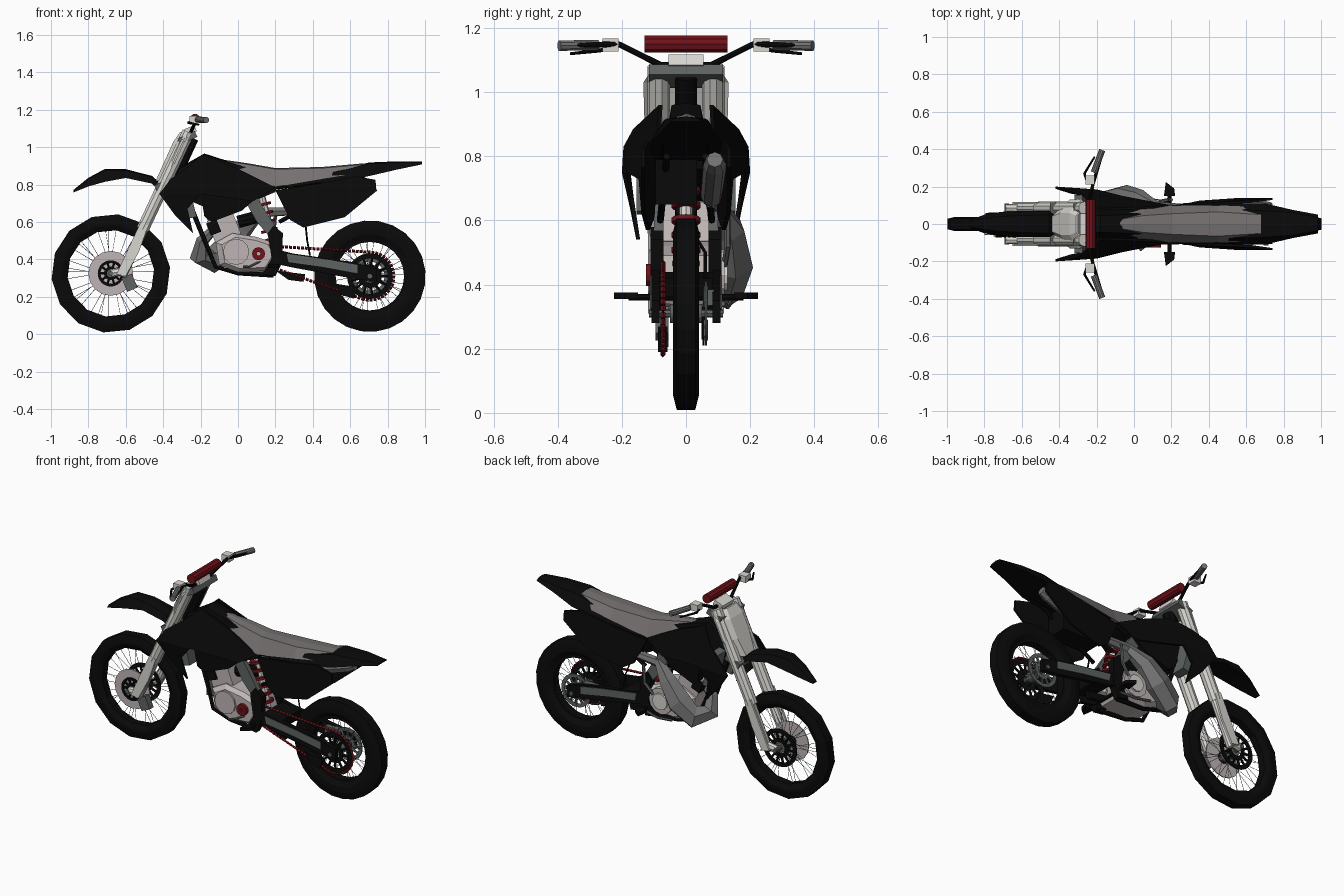
import bpy, bmesh
from math import sin, cos, pi, atan2, acos
from mathutils import Vector, Matrix

if "Cube" in bpy.data.objects:
    bpy.data.objects.remove(bpy.data.objects["Cube"])

def mat(name, r, g, b):
    m = bpy.data.materials.new(name)
    m.diffuse_color = (r, g, b, 1)
    m.use_nodes = True
    m.node_tree.nodes["Principled BSDF"].inputs["Base Color"].default_value = m.diffuse_color
    return m

BLACK = mat("black_plastic", .003, .003, .003)
DARK = mat("dark_metal", .11, .125, .12)
SILVER = mat("light_metal", .68, .67, .63)
ALLOY = mat("engine_alloy", .52, .46, .46)
SEAT = mat("seat_grey", .18, .165, .165)
PIPE = mat("pipe_grey", .17, .17, .17)
RED = mat("red", .16, .006, .01)

def finish(bm, name, m):
    bmesh.ops.remove_doubles(bm, verts=bm.verts, dist=1e-5)
    bmesh.ops.recalc_face_normals(bm, faces=bm.faces)
    me = bpy.data.meshes.new(name)
    bm.to_mesh(me)
    bm.free()
    ob = bpy.data.objects.new(name, me)
    me.materials.append(m)
    bpy.context.collection.objects.link(ob)
    return ob

def skin(bm, rings, closed=False):
    """Join rings of points with quads, capping open ends."""
    vs = [[bm.verts.new(p) for p in r] for r in rings]
    n, k = len(vs[0]), len(vs)
    for i in range(k if closed else k - 1):
        a, b = vs[i], vs[(i + 1) % k]
        for j in range(n):
            bm.faces.new((a[j], a[(j + 1) % n], b[(j + 1) % n], b[j]))
    if not closed:
        bm.faces.new(vs[0])
        bm.faces.new(vs[-1])

def lathe(name, c, prof, n, m, start=0):
    """Closed (radius, y) profile spun round a y axis through (x, z) = c."""
    bm = bmesh.new()
    ang = [start + 2 * pi * i / n for i in range(n)]
    skin(bm, [[(c[0] + r * cos(a), y, c[1] + r * sin(a)) for r, y in prof] for a in ang], True)
    return finish(bm, name, m)

def washer(name, c, r0, r1, y0, y1, n, m):
    return lathe(name, c, [(r0, y0), (r1, y0), (r1, y1), (r0, y1)], n, m)

def rods(name, segs, m, n=8):
    """Straight round bars: (start, end, radius)."""
    bm = bmesh.new()
    for a, b, r in segs:
        a, b = Vector(a), Vector(b)
        q = (b - a).to_track_quat('Z', 'Y')
        ring = [q @ Vector((r * cos(2 * pi * i / n), r * sin(2 * pi * i / n), 0)) for i in range(n)]
        skin(bm, [[a + p for p in ring], [b + p for p in ring]])
    return finish(bm, name, m)

def tube(name, pts, m, res=2):
    """Bent tube through (x, y, z, radius) points."""
    cu = bpy.data.curves.new(name, 'CURVE')
    cu.dimensions, cu.bevel_depth, cu.bevel_resolution, cu.use_fill_caps = '3D', 1, res, True
    s = cu.splines.new('POLY')
    s.use_smooth = False
    s.points.add(len(pts) - 1)
    for p, (x, y, z, r) in zip(s.points, pts):
        p.co, p.radius = (x, y, z, 1), r
    tmp = bpy.data.objects.new(name + "_path", cu)
    bpy.context.collection.objects.link(tmp)
    me = bpy.data.meshes.new_from_object(tmp.evaluated_get(bpy.context.evaluated_depsgraph_get()))
    bpy.data.objects.remove(tmp)
    bm = bmesh.new()
    bm.from_mesh(me)
    return finish(bm, name, m)

def panel(name, pts, t, m, sides=(1, -1)):
    """Side plate from (x, z, y) outline with thickness t, on each side."""
    for s in sides:
        bm = bmesh.new()
        skin(bm, [[(x, s * y, z) for x, z, y in pts], [(x, s * (y - t), z) for x, z, y in pts]])
        finish(bm, name + ("_right" if s > 0 else "_left"), m)

def flat(pts, y):
    return [(x, z, y) for x, z in pts]

def loft(name, secs, m):
    """Body along x from (x, z_top, z_bottom, half_width_top, half_width_bottom)."""
    bm = bmesh.new()
    skin(bm, [[(x, -wb, zb), (x, -wt, zt), (x, 0, zt + .006), (x, wt, zt), (x, wb, zb)]
              for x, zt, zb, wt, wb in secs])
    return finish(bm, name, m)

def box(name, c, size, m, rot=0):
    bm = bmesh.new()
    bmesh.ops.create_cube(bm, size=1, matrix=Matrix.Translation(c) @ Matrix.Rotation(rot, 4, 'Y')
                          @ Matrix.Diagonal((*size, 1)))
    return finish(bm, name, m)

def wheel(name, c, ro, ri, w, n):
    lathe(name + "_tyre", c, [(ri, -w * .6), (ri + .03, -w), (ro - .04, -w), (ro, -w * .75),
                              (ro, w * .75), (ro - .04, w), (ri + .03, w), (ri, w * .6)], n, BLACK, .1)
    washer(name + "_hub", c, .008, .03, -.05, .05, 14, DARK)
    P = lambda r, a, y: (c[0] + r * cos(a), y, c[1] + r * sin(a))
    rods(name + "_spokes", [(P(.03, 2 * pi * i / 36, .035 * (-1) ** i),
                             P(ri + .01, 2 * pi * i / 36 + .3 * (-1) ** (i // 2), 0), .0013) for i in range(36)], DARK, 4)

def pierced_disc(name, c, y, r, n, m):
    washer(name + "_outer", c, r * .78, r, y - .003, y + .003, 36, m)
    washer(name + "_inner", c, r * .3, r * .52, y - .003, y + .003, 24, m)
    rods(name + "_arms", [((c[0] + r * .45 * cos(a), y, c[1] + r * .45 * sin(a)),
                           (c[0] + r * .85 * cos(a), y, c[1] + r * .85 * sin(a)), .007)
                          for a in (2 * pi * i / n for i in range(n))], m, 6)

# Wheels, discs, sprocket
F, R = (-.68, .325), (.705, .31)
wheel("front_wheel", F, .318, .232, .038, 14)
wheel("rear_wheel", R, .298, .195, .04, 24)
washer("rear_wheel_rim", R, .183, .2, -.025, .025, 24, BLACK)
pierced_disc("front_brake_disc", F, .055, .115, 14, BLACK)
pierced_disc("front_hub_spider", F, -.064, .07, 10, BLACK)
washer("front_disc_cover", F, .035, .12, -.06, -.054, 16, ALLOY)
pierced_disc("rear_brake_disc", R, .062, .1, 12, DARK)
pierced_disc("rear_sprocket", R, -.072, .122, 13, BLACK)
rods("axles", [((F[0], -.11, F[1]), (F[0], .11, F[1]), .013), ((R[0], -.115, R[1]), (R[0], .115, R[1]), .013)], DARK)
box("front_caliper", (-.58, -.075, .275), (.06, .04, .08), DARK, -.4)
box("rear_caliper", (.6, .07, .36), (.09, .035, .05), DARK)

# Drive chain round two sprockets
C1, r1, C2, r2 = Vector((.11, .43)), .045, Vector(R), .128
d = C2 - C1
base, off = atan2(d.y, d.x), acos((r1 - r2) / d.length)
arc = lambda c, r, a0, a1: [c + r * Vector((cos(a0 + (a1 - a0) * i / 16), sin(a0 + (a1 - a0) * i / 16))) for i in range(17)]
loop = arc(C2, r2, base - off, base + off) + arc(C1, r1, base + off, base + 2 * pi - off)
links, carry = [], 0
for a, b in zip(loop, loop[1:] + loop[:1]):
    u, L = (b - a).normalized(), (b - a).length
    while carry < L:
        p, q = a + u * carry, a + u * (carry + .016)
        links.append(((p.x, -.072, p.y), (q.x, -.072, q.y), .008))
        carry += .021
    carry -= L
rods("drive_chain", links, RED, 4)
washer("front_sprocket", C1, .01, .035, -.125, -.065, 12, RED)

# Forks, guards, clamps, number plate
for s in (1, -1):
    y = s * .085
    rods("fork_slider", [((-.62, y, .31), (-.46, y, .66), .026)], SILVER, 10)
    rods("fork_upper_tube", [((-.51, y, .56), (-.265, y, 1.08), .035)], SILVER, 10)
    rods("fork_foot", [((F[0], y, F[1]), (-.6, y, .34), .022)], SILVER)
panel("fork_guard", flat([(-.65, .32), (-.6, .31), (-.53, .44), (-.48, .58), (-.52, .6), (-.59, .45)], .118), .012, SILVER)
for x, z in ((-.41, .80), (-.285, 1.05)):
    box("triple_clamp", (x + .015, 0, z), (.1, .23, .035), DARK, -.42)
rods("steering_head", [((-.36, 0, .8), (-.245, 0, 1.05), .035)], BLACK)
bm = bmesh.new()
row = lambda x, z, w: [(x + .05, -w, z), (x, -w * .45, z), (x, w * .45, z), (x + .05, w, z),
                       (x + .06, w, z), (x + .01, w * .45, z), (x + .01, -w * .45, z), (x + .06, -w, z)]
skin(bm, [row(-.44, .82, .09), row(-.395, .92, .13), row(-.345, 1.03, .133), row(-.31, 1.08, .1)])
finish(bm, "number_plate", SILVER)

# Handlebar, pad, grips, levers
for s in (1, -1):
    tube("handlebar", [(-.25, 0, 1.085, .01), (-.25, s * .08, 1.085, .01), (-.22, s * .21, 1.15, .009),
                       (-.17, s * .38, 1.145, .009)], BLACK)
    rods("grip", [((-.215, s * .275, 1.147), (-.17, s * .395, 1.145), .017)], PIPE, 10)
    box("lever_mount", (-.235, s * .235, 1.147), (.05, .05, .04), SILVER)
    tube("lever", [(-.25, s * .22, 1.14, .006), (-.265, s * .27, 1.13, .007), (-.21, s * .36, 1.12, .005)], BLACK, 1)
rods("bar_pad", [((-.23, -.13, 1.15), (-.23, .13, 1.15), .028)], RED, 10)
box("bar_clamp", (-.255, 0, 1.09), (.06, .11, .035), SILVER, -.4)

# Fenders, tank, seat
loft("front_fender", [(-.88, .765, .758, .015, .02), (-.8, .83, .79, .03, .05), (-.71, .878, .815, .04, .065),
                      (-.6, .876, .835, .045, .07), (-.46, .84, .805, .05, .07), (-.38, .77, .72, .05, .065)], BLACK)
loft("fuel_tank", [(-.32, .88, .74, .035, .06), (-.18, .96, .68, .045, .095), (-.04, .915, .66, .05, .105),
                   (.2, .85, .76, .06, .09)], BLACK)
loft("seat", [(-.1, .93, .9, .02, .035), (.05, .908, .84, .045, .085), (.2, .882, .787, .055, .1),
              (.45, .888, .83, .065, .1), (.68, .908, .868, .05, .09)], SEAT)
loft("tail_fender", [(.25, .82, .785, .08, .103), (.6, .885, .83, .075, .11), (.7, .912, .845, .07, .11),
                     (.85, .918, .88, .06, .075), (.985, .918, .908, .035, .05)], BLACK)

# Shrouds, radiators, side panels
panel("shroud", [(-.42, .75, .2), (-.36, .83, .195), (-.28, .885, .165), (-.19, .96, .085), (0, .885, .09), (.2, .785, .1),
                 (.08, .71, .12), (-.06, .73, .15), (-.2, .75, .185)], .012, BLACK)
panel("shroud_wing", [(-.42, .75, .2), (-.2, .75, .185), (-.27, .67, .175), (-.24, .54, .155), (-.34, .64, .175)], .012, BLACK)
panel("tank_lower", [(-.2, .76, .15), (.1, .73, .11), (.02, .66, .12), (-.14, .6, .13), (-.18, .63, .14)], .05, BLACK)
for s in (1, -1):
    box("radiator", (-.27, s * .11, .73), (.045, .09, .22), DARK, -.25)
panel("side_panel", [(.2, .77, .1), (.4, .8, .115), (.63, .845, .125), (.735, .825, .14), (.74, .765, .14),
                     (.57, .625, .14), (.35, .57, .125), (.28, .61, .11)], .012, BLACK)
box("airbox", (.4, -.03, .72), (.26, .13, .14), BLACK)

# Frame, pegs, subframe, shock
panel("frame_spar", flat([(0, .78), (.07, .78), (.21, .56), (.17, .52), (.1, .6)], .1), .03, DARK)
panel("frame_plate", flat([(.16, .54), (.19, .58), (.24, .54), (.235, .38), (.2, .31), (.13, .32), (.18, .4)], .11), .04, BLACK)
for s in (1, -1):
    tube("cradle_tube", [(-.3, s * .02, .8, .015), (-.17, s * .05, .48, .013), (-.12, s * .07, .36, .012),
                         (.0, s * .075, .325, .012), (.19, s * .08, .315, .014)], BLACK, 1)
    rods("subframe", [((.1, s * .07, .77), (.68, s * .07, .85), .012), ((.22, s * .08, .6), (.6, s * .06, .8), .011)], BLACK)
    bm = bmesh.new()
    peg = [(.16, .15), (.17, .225), (.215, .19), (.22, .15)]
    skin(bm, [[(x, s * y, z) for x, y in peg] for z in (.355, .375)])
    finish(bm, "footpeg", BLACK)
rods("peg_bar", [((.19, -.18, .36), (.19, .18, .36), .01)], BLACK)
rods("shock_body", [((.12, 0, .76), (.22, 0, .37), .02)], SILVER)
rods("shock_spring", [((.13 + .012 * i, 0, .70 - .046 * i), (.134 + .012 * i, 0, .685 - .046 * i), .045) for i in range(6)], RED, 12)
panel("shock_link", flat([(.2, .34), (.36, .32), (.35, .28), (.27, .29)], .04), .02, BLACK)

# Swingarm, chain guide
panel("swingarm", flat([(.18, .46), (.3, .43), (.62, .385), (.74, .35), (.74, .28), (.6, .3), (.3, .355), (.18, .38)], .108), .025, BLACK)
panel("swingarm_plate", flat([(.26, .43), (.5, .395), (.64, .37), (.64, .325), (.45, .36), (.27, .385)], .112), .01, DARK)
box("swingarm_bridge", (.3, 0, .4), (.12, .19, .06), BLACK, .15)
panel("chain_guide", flat([(.52, .27), (.64, .25), (.62, .19), (.55, .21)], .088), .03, BLACK, (-1,))

# Engine
prof = [(-.1, .37), (-.12, .49), (-.03, .54), (.1, .52), (.19, .49), (.22, .42), (.17, .34), (0, .33)]
bm = bmesh.new()
skin(bm, [[(.05 + (x - .05) * k, y, .43 + (z - .43) * k) for x, z in prof]
          for k, y in ((.8, -.105), (1, -.08), (1, .08), (.8, .105))])
finish(bm, "engine_case", ALLOY)
washer("clutch_cover", (.09, .43), 0, .08, .09, .12, 12, ALLOY)
washer("clutch_cap", (.09, .43), 0, .05, .12, .13, 12, SILVER)
washer("flywheel_cover", (-.01, .44), 0, .07, -.115, -.09, 12, ALLOY)
box("cylinder", (-.075, 0, .57), (.145, .14, .13), ALLOY, -.38)
rods("cylinder_head", [((-.1, 0, .62), (-.12, 0, .665), .065)], DARK, 10)
box("exhaust_flange", (-.13, 0, .57), (.06, .16, .07), BLACK, -.38)
rods("carburettor", [((.0, 0, .6), (.15, 0, .64), .035)], BLACK, 10)
tube("gear_lever", [(.12, -.1, .39, .006), (.06, -.12, .36, .006), (.03, -.14, .36, .008)], DARK, 1)
tube("brake_pedal", [(.19, .115, .34, .008), (.1, .13, .33, .007), (.0, .14, .345, .008)], DARK, 1)
tube("kick_starter", [(.14, .12, .46, .01), (.19, .13, .52, .01), (.2, .13, .63, .009)], DARK, 1)

# Exhaust chamber and silencer
tube("exhaust_chamber", [(-.13, 0, .56, .025), (-.19, .015, .5, .035), (-.205, .05, .42, .055), (-.14, .12, .395, .07),
                         (-.05, .137, .47, .075), (.03, .13, .57, .055), (.12, .09, .65, .03), (.33, .08, .66, .022)], PIPE, 1)
tube("silencer", [(.33, .08, .66, .02), (.38, .08, .675, .034), (.69, .09, .775, .036), (.735, .09, .79, .025)], PIPE)

# Breather hose
tube("breather_hose", [(.36, .0, .6, .005), (.37, .06, .5, .005), (.385, .06, .42, .005)], BLACK, 0)
